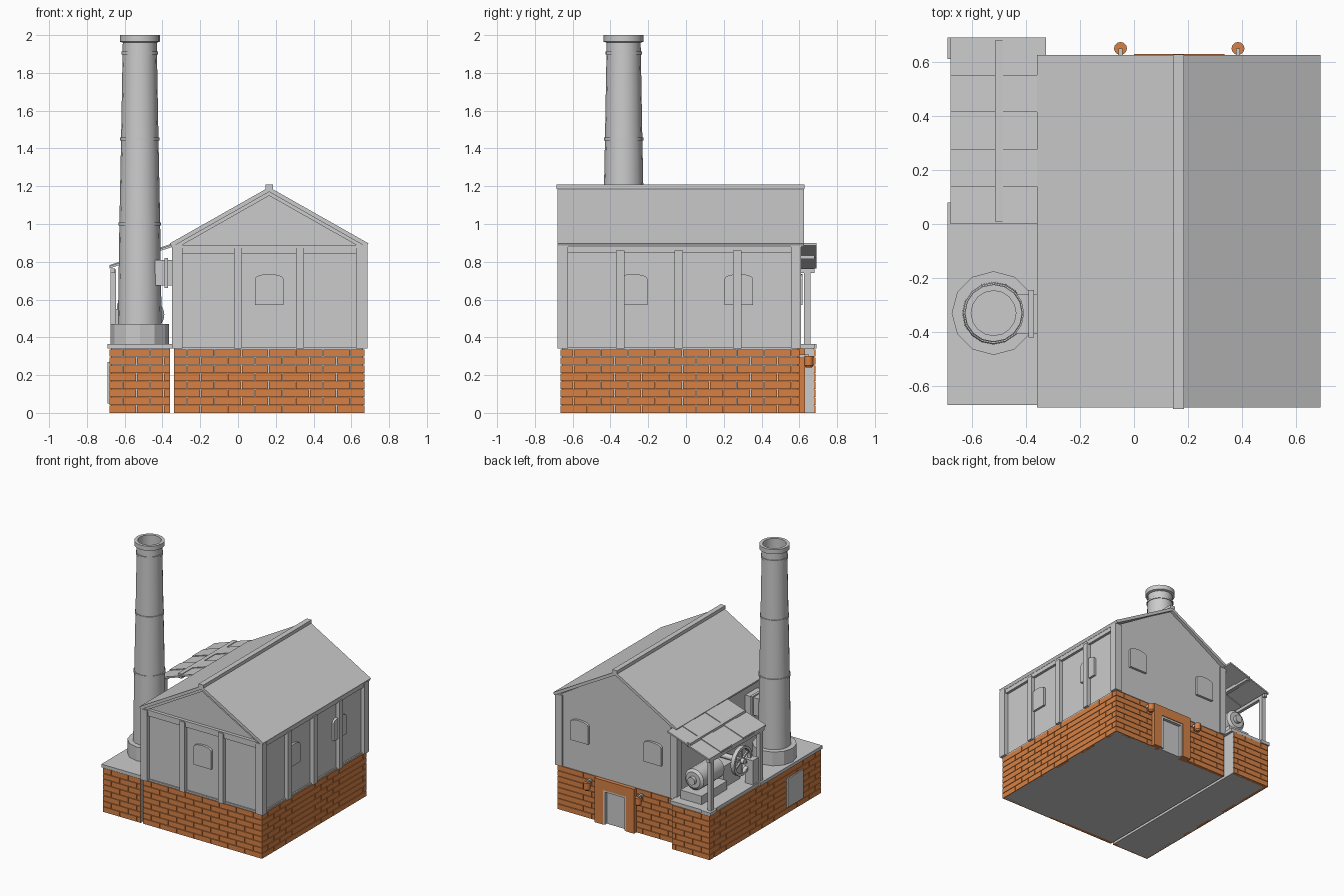
import bpy, bmesh, math
from mathutils import Matrix, Vector

if "Cube" in bpy.data.objects:
    bpy.data.objects.remove(bpy.data.objects["Cube"])


def material(name, rgb):
    m = bpy.data.materials.new(name)
    m.diffuse_color = (*rgb, 1)
    m.use_nodes = True
    m.node_tree.nodes["Principled BSDF"].inputs["Base Color"].default_value = m.diffuse_color
    return m


GREY = material("plain grey", (0.6, 0.6, 0.6))
BRICK = material("brick orange", (0.68, 0.22, 0.06))


def finish(name, bm, mat, smooth=False):
    bmesh.ops.recalc_face_normals(bm, faces=bm.faces)
    me = bpy.data.meshes.new(name)
    bm.to_mesh(me)
    bm.free()
    me.materials.append(mat)
    ob = bpy.data.objects.new(name, me)
    bpy.context.collection.objects.link(ob)
    if smooth:
        bpy.ops.object.select_all(action='DESELECT')
        ob.select_set(True)
        bpy.context.view_layer.objects.active = ob
        bpy.ops.object.shade_smooth_by_angle(angle=math.radians(35))
    return ob


def boxes(name, items, mat=GREY):
    """Each item is x0, x1, y0, y1, z0, z1."""
    bm = bmesh.new()
    for x0, x1, y0, y1, z0, z1 in items:
        m = Matrix.Translation(((x0 + x1) / 2, (y0 + y1) / 2, (z0 + z1) / 2))
        bmesh.ops.create_cube(bm, size=1, matrix=m @ Matrix.Diagonal((x1 - x0, y1 - y0, z1 - z0, 1)))
    return finish(name, bm, mat)


def prism(name, pts, axis, a, b, mat=GREY):
    """Extrude a (horizontal, z) outline along x or y from a to b."""
    bm = bmesh.new()
    f = bm.faces.new([bm.verts.new((u, a, z) if axis == 'y' else (a, u, z)) for u, z in pts])
    ext = bmesh.ops.extrude_face_region(bm, geom=[f])['geom']
    move = Vector((0, b - a, 0) if axis == 'y' else (b - a, 0, 0))
    bmesh.ops.translate(bm, vec=move, verts=[g for g in ext if isinstance(g, bmesh.types.BMVert)])
    return finish(name, bm, mat)


def lathe(name, prof, loc, axis='z', n=16, mat=GREY, smooth=True):
    """Turn a (radius, height) profile about an axis."""
    bm = bmesh.new()
    rot = {'z': Matrix(), 'y': Matrix.Rotation(-math.pi / 2, 4, 'X'),
           'x': Matrix.Rotation(math.pi / 2, 4, 'Y')}[axis]
    m = Matrix.Translation(loc) @ rot
    rings = []
    for r, h in prof:
        rings.append([bm.verts.new(m @ Vector((r * math.cos(2 * math.pi * i / n),
                                               r * math.sin(2 * math.pi * i / n), h))) for i in range(n)])
    for p, q in zip(rings, rings[1:]):
        for i in range(n):
            j = (i + 1) % n
            bm.faces.new((p[i], p[j], q[j], q[i]))
    bm.faces.new(rings[0])
    bm.faces.new(rings[-1])
    return finish(name, bm, mat, smooth)


def brick_wall(name, axis, u0, u1, d0, d1, skip=None):
    """Running-bond wall along an axis, between depths d0 and d1."""
    rows, length, gap, items = 8, 0.144, 0.004, []
    h = 0.34 / rows
    for r in range(rows):
        u = u0 - (length / 2 if r % 2 else 0)
        while u < u1 - 0.01:
            a, b = max(u, u0), min(u + length - gap, u1)
            u += length
            spans = [(a, b)]
            if skip:
                spans = [(a, min(b, skip[0])), (max(a, skip[1]), b)]
            for s, e in spans:
                if e - s > 0.004:
                    z = (r * h, (r + 1) * h - gap)
                    items.append((s, e, d0, d1, *z) if axis == 'x' else (d0, d1, s, e, *z))
    boxes(name, items, BRICK)


# brick plinths: grey mortar cores with brick facing
boxes("plinth_core", [(-0.34, 0.662, -0.657, 0.592, 0, 0.34), (-0.672, -0.36, -0.657, 0.677, 0, 0.34)])
brick_wall("main_front_bricks", 'x', -0.34, 0.67, -0.665, -0.64)
brick_wall("main_right_bricks", 'y', -0.665, 0.6, 0.645, 0.67)
brick_wall("main_back_bricks", 'x', -0.34, 0.67, 0.575, 0.6, (0.0, 0.335))
brick_wall("side_front_bricks", 'x', -0.68, -0.36, -0.665, -0.64)
brick_wall("side_left_bricks", 'y', -0.665, 0.685, -0.68, -0.655)
brick_wall("side_back_bricks", 'x', -0.68, -0.36, 0.66, 0.685)

# side terrace slab, corner pads and hatch
boxes("terrace_slab", [(-0.69, -0.34, -0.67, 0.0, 0.34, 0.365), (-0.675, -0.34, 0, 0.68, 0.34, 0.365),
                       (-0.69, -0.61, 0.61, 0.69, 0.34, 0.365), (-0.69, -0.61, 0.0, 0.08, 0.34, 0.365)])
boxes("hatch", [(-0.69, -0.67, -0.44, -0.25, 0.05, 0.27)])

# back doorway
boxes("door_surround", [(0, 0.07, 0.57, 0.63, 0, 0.34), (0.265, 0.335, 0.57, 0.63, 0, 0.34),
                        (0.07, 0.265, 0.57, 0.63, 0.265, 0.34)], BRICK)
boxes("door_frame", [(0.07, 0.085, 0.59, 0.625, 0, 0.265), (0.25, 0.265, 0.59, 0.625, 0, 0.265),
                     (0.085, 0.25, 0.59, 0.625, 0.25, 0.265)])
boxes("door_panel", [(0.085, 0.25, 0.59, 0.602, 0, 0.25)])
for i, x in enumerate((-0.05, 0.385)):
    lathe(f"door_lamp_{i}", [(0.016, 0), (0.024, 0.01), (0.024, 0.06)], (x, 0.65, 0.24), n=12, mat=BRICK)
    boxes(f"lamp_bracket_{i}", [(x - 0.008, x + 0.008, 0.6, 0.65, 0.29, 0.31)])

# hall walls with corner posts, studs and rails
boxes("hall_walls", [(-0.32, 0.655, -0.65, 0.6, 0.34, 0.885)])
boxes("corner_posts", [(x0, x1, y0, y1, 0.34, 0.885) for x0, x1 in ((-0.35, -0.295), (0.625, 0.685))
                       for y0, y1 in ((-0.68, -0.625), (0.555, 0.61))])
boxes("front_studs", [(x - 0.022, x + 0.022, -0.68, -0.64, 0.34, 0.88) for x in (0.0, 0.328)])
boxes("right_studs", [(0.65, 0.685, y - 0.022, y + 0.022, 0.34, 0.86) for y in (-0.348, -0.038, 0.272)])
boxes("rails", [(-0.3, 0.64, -0.67, -0.64, 0.84, 0.885), (0.64, 0.675, -0.64, 0.57, 0.85, 0.89),
                (-0.3, 0.64, -0.66, -0.64, 0.34, 0.35), (0.64, 0.665, -0.64, 0.57, 0.34, 0.35)])


# arched windows
def window(name, c, axis, a, b):
    pts = [(c - 0.075, 0.57), (c + 0.075, 0.57)]
    pts += [(c + 0.075 * math.cos(t), 0.71 + 0.025 * math.sin(t))
            for t in (math.pi * k / 8 for k in range(9))]
    prism(name, pts, axis, a, b)


window("front_window", 0.165, 'y', -0.668, -0.64)
for i, y in enumerate((-0.28, 0.28)):
    window(f"right_window_{i}", y, 'x', 0.645, 0.672)
for i, x in enumerate((-0.145, 0.475)):
    window(f"back_window_{i}", x, 'y', 0.59, 0.618)

# gables, roof slopes and ridge cap
prism("gable_block", [(-0.33, 0.88), (0.66, 0.88), (0.165, 1.175)], 'y', -0.65, 0.6)
boxes("gable_tie", [(-0.34, 0.67, -0.675, -0.64, 0.872, 0.888)])
for side, s in (("left", -1), ("right", 1)):
    prism(f"roof_{side}", [(0.165, 1.195), (0.165 + s * 0.525, 0.898), (0.165 + s * 0.515, 0.878),
                           (0.165, 1.17)], 'y', -0.68, 0.625)
    prism(f"barge_board_{side}", [(0.165, 1.17), (0.165 + s * 0.515, 0.878), (0.165 + s * 0.48, 0.878),
                                  (0.165, 1.15)], 'y', -0.67, -0.645)
boxes("ridge_cap", [(0.145, 0.185, -0.685, 0.628, 1.185, 1.21)])

# chimney
C = (-0.52, -0.33, 0)
lathe("chimney_base", [(0.155, 0.36), (0.155, 0.47)], C, n=12, smooth=False)
lathe("chimney_shaft", [(0.116, 0.46), (0.108, 1.0), (0.099, 1.45), (0.09, 1.96), (0.106, 1.965), (0.106, 2.0),
                        (0.083, 2.0), (0.083, 1.85)], C)
for i, (z, r) in enumerate(((1.0, 0.113), (1.45, 0.104), (1.905, 0.097))):
    lathe(f"chimney_band_{i}", [(r, z - 0.007), (r, z + 0.007)], C)
boxes("flue", [(-0.5, -0.31, -0.405, -0.26, 0.675, 0.81), (-0.39, -0.37, -0.42, -0.245, 0.66, 0.82)])

# lean-to shelter
for i in range(5):
    y, dz = i * 0.138, 0.006 * (i % 2)
    for j, (x0, x1) in enumerate(((-0.68, -0.5), (-0.5, -0.325))):
        z0, z1 = (0.765 + 0.33 * (x + 0.68) + dz + 0.004 * j for x in (x0, x1))
        prism(f"shelter_panel_{i}_{j}", [(x0, z0), (x1, z1), (x1, z1 + 0.012), (x0, z0 + 0.012)],
              'y', y, y + 0.138)
boxes("shelter_batten", [(-0.515, -0.485, 0.01, 0.68, 0.815, 0.85)])
boxes("shelter_posts", [(-0.675, -0.645, y, y + 0.035, 0.36, 0.76) for y in (0.03, 0.625)])
boxes("shelter_beam", [(-0.675, -0.65, 0.01, 0.68, 0.74, 0.765)])

# engine under the shelter
boxes("engine_bed", [(-0.56, -0.38, 0.3, 0.61, 0.365, 0.43), (-0.665, -0.6, 0.07, 0.14, 0.365, 0.55)])
lathe("engine_drum", [(0.055, 0.3), (0.08, 0.32), (0.08, 0.57), (0.06, 0.585), (0.03, 0.585),
                      (0.03, 0.61)], (-0.47, 0, 0.52), 'y', 20)
boxes("cylinder_block", [(-0.53, -0.41, 0.1, 0.3, 0.365, 0.53)])
W = (-0.625, 0.2, 0.56)
lathe("flywheel_rim", [(0.09, 0), (0.11, 0), (0.11, 0.03), (0.09, 0.03), (0.09, 0.0005)], W, 'x', 24).data
rim = bpy.data.objects["flywheel_rim"].data
bm = bmesh.new()
bm.from_mesh(rim)
bmesh.ops.delete(bm, geom=[f for f in bm.faces if len(f.verts) > 4], context='FACES_ONLY')
bm.to_mesh(rim)
bm.free()
lathe("flywheel_axle", [(0.02, -0.015), (0.02, 0.2)], W, 'x', 12)
bm = bmesh.new()
for k in range(3):
    m = Matrix.Translation((W[0] + 0.015, W[1], W[2])) @ Matrix.Rotation(k * math.pi / 3, 4, 'X')
    bmesh.ops.create_cube(bm, size=1, matrix=m @ Matrix.Diagonal((0.012, 0.014, 0.19, 1)))
finish("flywheel_spokes", bm, GREY)
